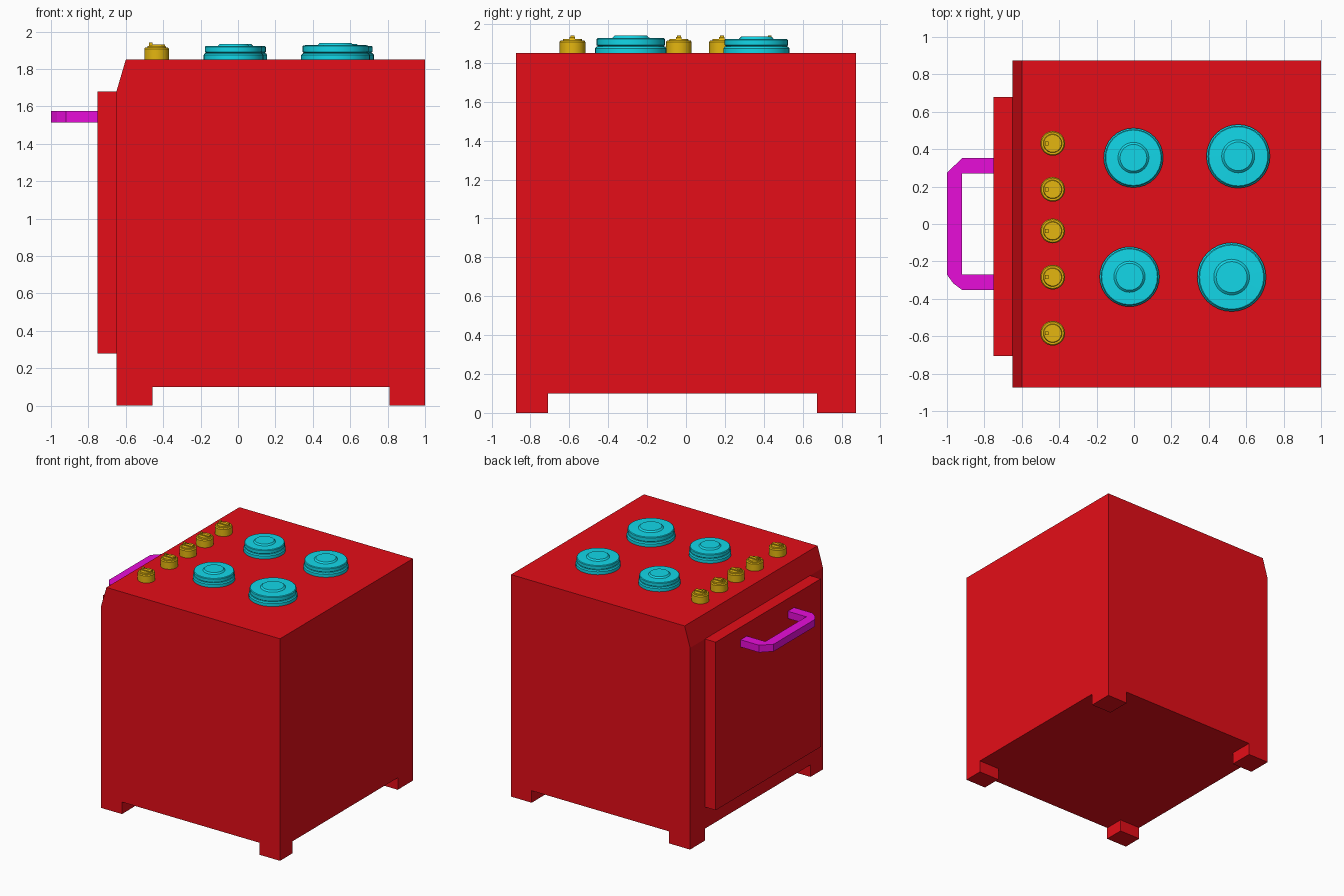
import bpy, bmesh
from math import pi, sin, cos

if "Cube" in bpy.data.objects:
    bpy.data.objects.remove(bpy.data.objects["Cube"])


def material(name, rgb):
    m = bpy.data.materials.new(name)
    m.diffuse_color = (*rgb, 1)
    m.use_nodes = True
    m.node_tree.nodes["Principled BSDF"].inputs["Base Color"].default_value = m.diffuse_color
    return m


RED = material("red_enamel", (0.78, 0.004, 0.009))
TEAL = material("teal_burner", (0.006, 0.68, 0.81))
GOLD = material("gold_knob", (0.78, 0.47, 0.005))
PURPLE = material("purple_handle", (0.80, 0.004, 0.69))


def finish(name, bm, mat, smooth=False):
    bmesh.ops.recalc_face_normals(bm, faces=bm.faces[:])
    mesh = bpy.data.meshes.new(name)
    bm.to_mesh(mesh)
    bm.free()
    ob = bpy.data.objects.new(name, mesh)
    bpy.context.collection.objects.link(ob)
    mesh.materials.append(mat)
    if smooth:
        bpy.ops.object.select_all(action='DESELECT')
        ob.select_set(True)
        bpy.context.view_layer.objects.active = ob
        bpy.ops.object.shade_smooth_by_angle(angle=pi / 6)
    return ob


def prism(name, points, offset, mat):
    """Extrude a closed outline of 3D points along an offset."""
    bm = bmesh.new()
    face = bm.faces.new([bm.verts.new(p) for p in points])
    ext = bmesh.ops.extrude_face_region(bm, geom=[face], use_keep_orig=True)
    moved = [g for g in ext["geom"] if isinstance(g, bmesh.types.BMVert)]
    bmesh.ops.translate(bm, verts=moved, vec=offset)
    return finish(name, bm, mat)


def box(name, x0, x1, y0, y1, z0, z1, mat):
    outline = [(x0, y0, z0), (x1, y0, z0), (x1, y1, z0), (x0, y1, z0)]
    return prism(name, outline, (0, 0, z1 - z0), mat)


def turned(name, x, y, z, profile, mat, sides=32):
    """Revolve a (radius, height) profile into a capped solid."""
    bm = bmesh.new()
    rings = [[bm.verts.new((x + r * cos(2 * pi * i / sides),
                            y + r * sin(2 * pi * i / sides), z + h))
              for i in range(sides)] for r, h in profile]
    for a, b in zip(rings, rings[1:]):
        for i in range(sides):
            j = (i + 1) % sides
            bm.faces.new((a[i], a[j], b[j], b[i]))
    bm.faces.new(rings[0])
    bm.faces.new(rings[-1])
    return finish(name, bm, mat, smooth=True)


TOP = 1.85

# Cabinet with sloped upper edge on the door side
side = [(-0.65, 0.1), (1, 0.1), (1, TOP), (-0.60, TOP), (-0.65, 1.68)]
prism("cabinet", [(x, -0.875, z) for x, z in side], (0, 1.75, 0), RED)

# Feet flush with the corners
for xn, x0, x1 in (("door_side", -0.65, -0.457), ("rear", 0.81, 1.0)):
    for yn, y0, y1 in (("right", -0.875, -0.71), ("left", 0.675, 0.875)):
        box(f"foot_{xn}_{yn}", x0, x1, y0, y1, 0, 0.1, RED)

# Oven door
box("oven_door", -0.75, -0.65, -0.705, 0.68, 0.28, 1.68, RED)

# Door handle
handle = [(-0.75, 0.352), (-0.92, 0.352), (-1.0, 0.273), (-1.0, -0.27),
          (-0.967, -0.317), (-0.92, -0.352), (-0.75, -0.352), (-0.75, -0.27),
          (-0.92, -0.27), (-0.92, 0.27), (-0.75, 0.27)]
prism("door_handle", [(x, y, 1.515) for x, y in handle], (0, 0, 0.06), PURPLE)

# Control knobs, each with a grip bar and a pointer nub
for n, y in enumerate((0.431, 0.185, -0.037, -0.284, -0.584), 1):
    turned(f"knob_{n}", -0.435, y, TOP,
           [(0.066, 0), (0.066, 0.058), (0.06, 0.066),
            (0.05, 0.066), (0.047, 0.074)], GOLD)
    box(f"knob_grip_{n}", -0.475, -0.39, y - 0.014, y + 0.014,
        TOP + 0.07, TOP + 0.082, GOLD)
    box(f"knob_pointer_{n}", -0.475, -0.457, y - 0.01, y + 0.01,
        TOP + 0.08, TOP + 0.092, GOLD)

# Burners: base ring, recessed neck, plate and raised tapered cap
for n, (x, y, r, h) in enumerate(((-0.003, 0.354, 0.159, 0.085),
                                  (0.557, 0.362, 0.17, 0.085),
                                  (-0.024, -0.282, 0.16, 0.085),
                                  (0.522, -0.284, 0.184, 0.09)), 1):
    turned(f"burner_{n}", x, y, TOP,
           [(r, 0), (r, 0.025), (0.96 * r, 0.034), (0.92 * r, 0.036),
            (0.96 * r, 0.042), (0.96 * r, h - 0.018), (0.93 * r, h - 0.013),
            (0.52 * r, h - 0.011), (0.45 * r, h)], TEAL)
